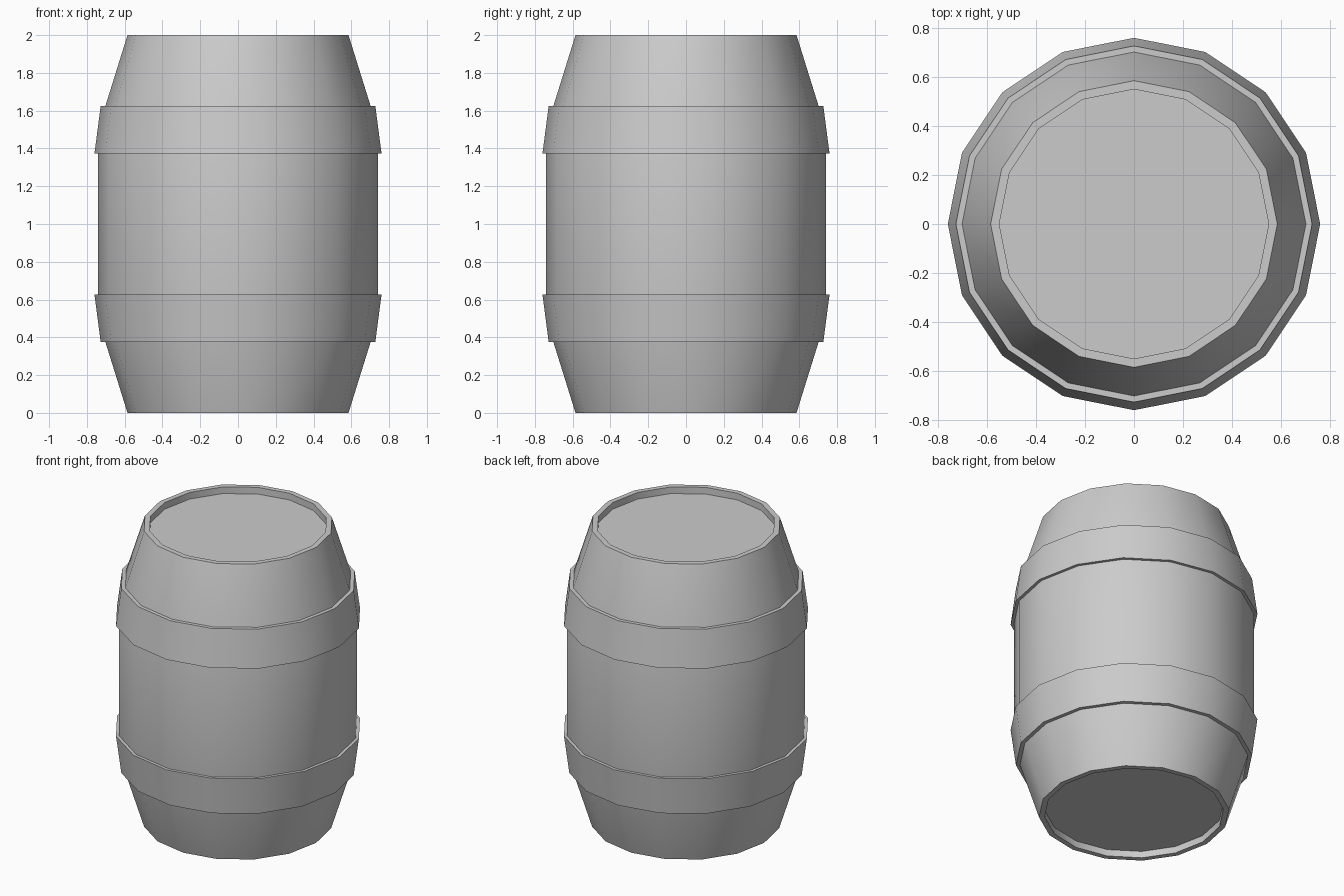
import bpy, bmesh
from math import cos, sin, tau, radians

if "Cube" in bpy.data.objects:
    bpy.data.objects.remove(bpy.data.objects["Cube"])

SIDES = 16


def lathe(name, profile, closed=False):
    """Revolve (radius, z) points around z; open profiles get flat end caps."""
    bm = bmesh.new()
    rings = [[bm.verts.new((r * cos(tau * i / SIDES), r * sin(tau * i / SIDES), z))
              for i in range(SIDES)] for r, z in profile]
    pairs = list(zip(rings, rings[1:]))
    if closed:
        pairs.append((rings[-1], rings[0]))
    else:
        bm.faces.new(rings[0])
        bm.faces.new(rings[-1])
    for a, b in pairs:
        for i in range(SIDES):
            j = (i + 1) % SIDES
            bm.faces.new((a[i], a[j], b[j], b[i]))
    bmesh.ops.recalc_face_normals(bm, faces=bm.faces)
    mesh = bpy.data.meshes.new(name)
    bm.to_mesh(mesh)
    bm.free()
    obj = bpy.data.objects.new(name, mesh)
    bpy.context.collection.objects.link(obj)
    bpy.ops.object.select_all(action='DESELECT')
    obj.select_set(True)
    bpy.context.view_layer.objects.active = obj
    bpy.ops.object.shade_smooth_by_angle(angle=radians(30))
    return obj


# Barrel body: lower half profile from recessed head to belly, mirrored upwards
half = [(0.55, 0.045), (0.55, 0.0), (0.585, 0.0), (0.702, 0.375), (0.74, 0.627)]
lathe("barrel_body", half + [(r, 2 - z) for r, z in reversed(half)])

# Hoops: tapered bands seated slightly into the body, mirrored about mid height
band = [(0.698, 0.375), (0.727, 0.375), (0.76, 0.627), (0.736, 0.627)]
lathe("lower_hoop", band, closed=True)
lathe("upper_hoop", [(r, 2 - z) for r, z in band], closed=True)
